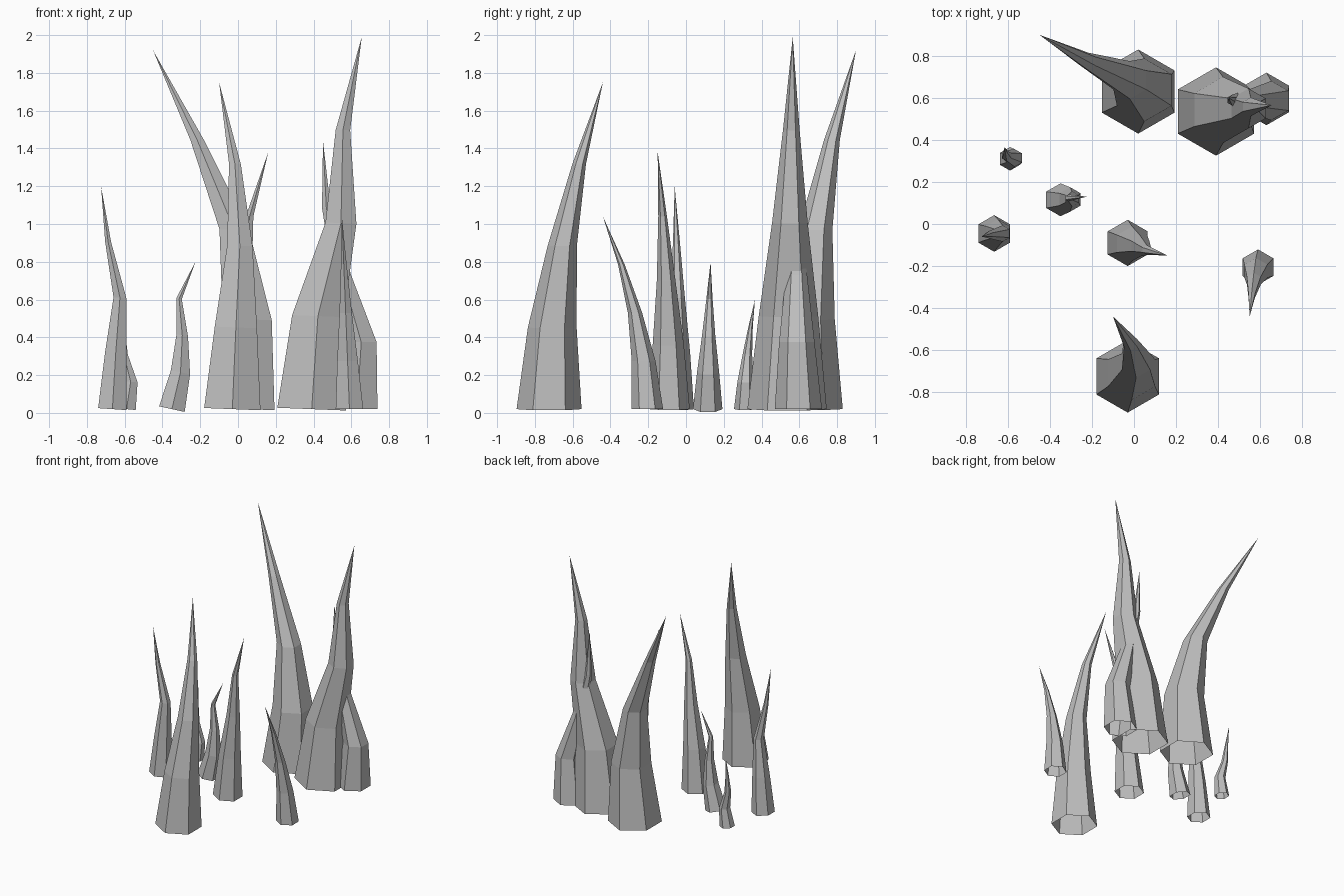
import bpy
import bmesh
from math import sin, cos, pi
from mathutils import Vector

cube = bpy.data.objects.get("Cube")
if cube:
    bpy.data.objects.remove(cube)

stone = bpy.data.materials.new("grey stone")
stone.use_nodes = True
colour = (0.52, 0.52, 0.52, 1)
stone.diffuse_color = colour
stone.node_tree.nodes["Principled BSDF"].inputs["Base Color"].default_value = colour

SIDES = 6
FLOOR = 0.02
TAPER = (1, 0.75, 0.45, 0.21)  # ring radius at each quarter of the height


def spine_point(base, middle, lean, t):
    """Point on the parabola from the base through the middle offset to the tip offset."""
    return base + middle * 4 * t * (1 - t) + lean * t * (2 * t - 1)


def spike(name, base, radius, height, middle, lean, low_kink=0, high_kink=0, tilt=0):
    """Bent hexagonal spike, open underneath; kinks shift the quarter rings sideways."""
    base, middle, lean = Vector(base), Vector(middle), Vector(lean)
    kinks = (0, low_kink, 0, high_kink)
    bm = bmesh.new()
    loops = []
    for step, scale in enumerate(TAPER):
        t = step / len(TAPER)
        centre = spine_point(base, middle, lean, t)
        z = FLOOR + (height - FLOOR) * t
        loop = []
        for side in range(SIDES):
            angle = pi / 2 + side * 2 * pi / SIDES
            dx = radius * scale * cos(angle)
            dy = radius * scale * sin(angle)
            loop.append(bm.verts.new((centre.x + kinks[step] + dx, centre.y + dy, z + tilt * dx)))
        loops.append(loop)
    tip = bm.verts.new((*(base + lean), height))
    for side in range(SIDES):
        following = (side + 1) % SIDES
        for low, high in zip(loops, loops[1:]):
            bm.faces.new((low[side], low[following], high[following], high[side]))
        bm.faces.new((loops[-1][side], loops[-1][following], tip))
    mesh = bpy.data.meshes.new(name)
    bm.to_mesh(mesh)
    bm.free()
    mesh.materials.append(stone)
    bpy.context.collection.objects.link(bpy.data.objects.new(name, mesh))


# Large spikes
spike("front_spike", base=(-.03, -.725), radius=.172, height=1.75,
      middle=(.04, .07), lean=(-.07, .285), low_kink=-.02, high_kink=.01, tilt=-.04)
spike("back_spike", base=(.02, .63), radius=.2, height=1.92,
      middle=(-.04, .055), lean=(-.47, .27), high_kink=-.03, tilt=-.03)
spike("tallest_spike", base=(.39, .535), radius=.21, height=1.99,
      middle=(.155, .015), lean=(.265, .03), low_kink=-.05, high_kink=-.05, tilt=-.04)
spike("leaning_spike", base=(.63, .595), radius=.125, height=1.44,
      middle=(-.08, -.01), lean=(-.18, .005), low_kink=.06, high_kink=-.035)

# Medium spikes
spike("right_curved_spike", base=(.59, -.205), radius=.084, height=1.04,
      middle=(-.02, -.065), lean=(-.04, -.235))
spike("centre_spike", base=(-.03, -.09), radius=.11, height=1.38,
      middle=(.06, -.015), lean=(.19, -.06), high_kink=-.025, tilt=-.04)
spike("left_spike", base=(-.665, -.045), radius=.087, height=1.2,
      middle=(.04, 0), lean=(-.06, -.015), low_kink=-.02, high_kink=-.03, tilt=-.07)

# Small spikes
spike("small_spike", base=(-.35, .115), radius=.078, height=.8,
      middle=(.055, .005), lean=(.125, .015), low_kink=.02, high_kink=-.05, tilt=-.22)
spike("smallest_spike", base=(-.59, .31), radius=.056, height=.6,
      middle=(-.015, .015), lean=(-.025, .055), low_kink=.03, tilt=-.1)
